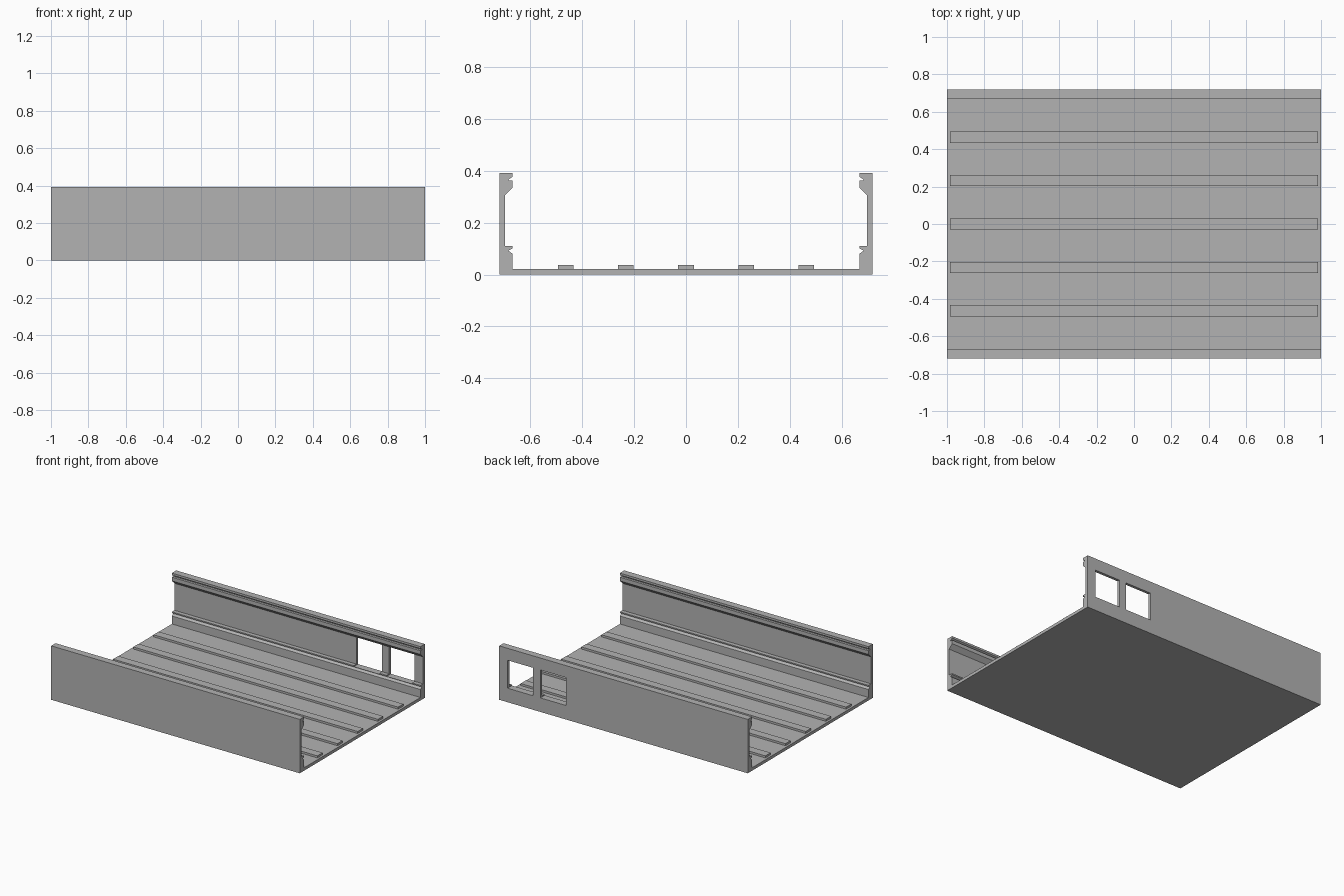
import bpy
import bmesh

cube = bpy.data.objects.get("Cube")
if cube:
    bpy.data.objects.remove(cube, do_unlink=True)

# Single bare metal colour
metal = bpy.data.materials.new("grey metal")
metal.use_nodes = True
grey = (0.45, 0.45, 0.45, 1)
metal.diffuse_color = grey
metal.node_tree.nodes["Principled BSDF"].inputs["Base Color"].default_value = grey


def extrude_profile(name, points, half_length):
    """Sweep a closed (y, z) outline along x."""
    bm = bmesh.new()
    face = bm.faces.new([bm.verts.new((-half_length, y, z)) for y, z in points])
    result = bmesh.ops.extrude_face_region(bm, geom=[face])
    moved = [g for g in result["geom"] if isinstance(g, bmesh.types.BMVert)]
    bmesh.ops.translate(bm, verts=moved, vec=(2 * half_length, 0, 0))
    bmesh.ops.recalc_face_normals(bm, faces=bm.faces)
    mesh = bpy.data.meshes.new(name)
    bm.to_mesh(mesh)
    bm.free()
    obj = bpy.data.objects.new(name, mesh)
    mesh.materials.append(metal)
    bpy.context.collection.objects.link(obj)
    return obj


def box(name, x, y, z):
    """Box from (low, high) ranges."""
    obj = extrude_profile(name, [(y[0], z[0]), (y[1], z[0]), (y[1], z[1]), (y[0], z[1])],
                          (x[1] - x[0]) / 2)
    obj.location.x = (x[0] + x[1]) / 2
    return obj


# Channel: floor and two walls with grooved rails, one mirrored outline
OUTER, WALL, RAIL, GROOVE = 0.718, 0.698, 0.668, 0.685
FLOOR, TOP = 0.022, 0.392
half = [
    (OUTER, 0), (OUTER, TOP), (RAIL, TOP), (RAIL, 0.377),
    (GROOVE, 0.366), (GROOVE, 0.362), (RAIL, 0.362), (RAIL, 0.335),
    (WALL, 0.306), (WALL, 0.11), (RAIL, 0.11), (RAIL, 0.101),
    (GROOVE, 0.092), (RAIL, 0.08), (RAIL, FLOOR),
]
outline = half + [(-y, z) for y, z in reversed(half)]
channel = extrude_profile("channel_body", outline, 1.0)

# Two square openings in the back wall
for i, x in enumerate((0.83, 0.566)):
    cutter = box(f"opening_cutter_{i + 1}", (x - 0.103, x + 0.103), (0.6, 0.8), (0.102, 0.305))
    cutter.hide_render = True
    cutter.hide_viewport = True
    cutter.display_type = "WIRE"
    cut = channel.modifiers.new(f"opening_{i + 1}", "BOOLEAN")
    cut.operation = "DIFFERENCE"
    cut.solver = "EXACT"
    cut.object = cutter

# Raised ribs along the floor
for i in range(5):
    y = (i - 2) * 0.232
    box(f"floor_rib_{i + 1}", (-0.984, 0.984), (y - 0.03, y + 0.03), (FLOOR - 0.005, 0.037))
